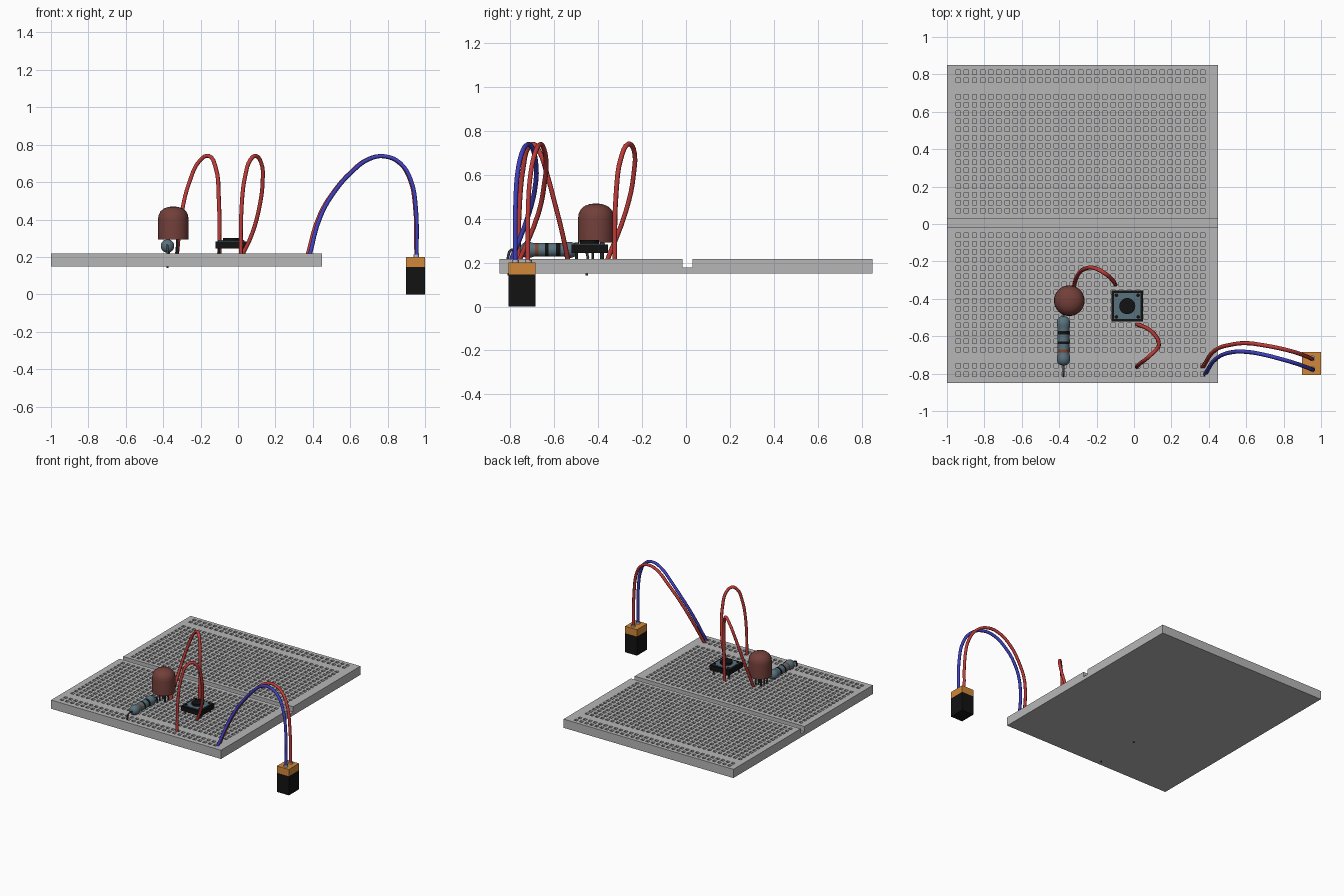
import bpy, bmesh, math
from mathutils import Matrix, Vector

if "Cube" in bpy.data.objects:
    bpy.data.objects.remove(bpy.data.objects["Cube"])


def material(name, r, g, b):
    m = bpy.data.materials.new(name)
    m.diffuse_color = (r, g, b, 1)
    m.use_nodes = True
    m.node_tree.nodes["Principled BSDF"].inputs["Base Color"].default_value = m.diffuse_color
    return m


GREY = material("board grey", 0.47, 0.47, 0.47)
BLACK = material("black", 0.006, 0.006, 0.006)
STEEL = material("dark steel", 0.05, 0.05, 0.05)
ORANGE = material("copper orange", 0.64, 0.25, 0.04)
RED = material("wire red", 0.52, 0.045, 0.04)
BLUE = material("wire blue", 0.05, 0.05, 0.52)
LAMP = material("lamp brown red", 0.17, 0.05, 0.042)
TEAL = material("slate blue", 0.10, 0.17, 0.21)
BROWN = material("band brown", 0.22, 0.06, 0.03)


def add_mesh(name, bm, mats, smooth=False):
    bmesh.ops.recalc_face_normals(bm, faces=bm.faces)
    me = bpy.data.meshes.new(name)
    bm.to_mesh(me)
    bm.free()
    for m in mats:
        me.materials.append(m)
    ob = bpy.data.objects.new(name, me)
    bpy.context.collection.objects.link(ob)
    if smooth:
        bpy.ops.object.select_all(action='DESELECT')
        ob.select_set(True)
        bpy.context.view_layer.objects.active = ob
        bpy.ops.object.shade_smooth_by_angle(angle=math.radians(35))
    return ob


def box(name, lo, hi, mat):
    lo, hi = Vector(lo), Vector(hi)
    bm = bmesh.new()
    bmesh.ops.create_cube(bm, size=1, matrix=Matrix.Translation((lo + hi) / 2)
                          @ Matrix.Diagonal((*(hi - lo), 1)))
    return add_mesh(name, bm, [mat])


def cylinder(name, x, y, z0, z1, r, mat, sides=16):
    bm = bmesh.new()
    bmesh.ops.create_cone(bm, cap_ends=True, segments=sides, radius1=r, radius2=r,
                          depth=z1 - z0, matrix=Matrix.Translation((x, y, (z0 + z1) / 2)))
    return add_mesh(name, bm, [mat], True)


def lathe(name, profile, mats, matrix, sides=32, rule=None):
    """Spin (radius, height) points round z, then place with matrix."""
    bm = bmesh.new()
    vs = [bm.verts.new((r, 0, h)) for r, h in profile]
    es = [bm.edges.new(p) for p in zip(vs, vs[1:])]
    bmesh.ops.spin(bm, geom=vs + es, cent=(0, 0, 0), axis=(0, 0, 1),
                   angle=math.tau, steps=sides, use_duplicate=False)
    bmesh.ops.remove_doubles(bm, verts=bm.verts, dist=1e-5)
    if rule:
        for f in bm.faces:
            f.material_index = rule(f.calc_center_median().z)
    bm.transform(matrix)
    return add_mesh(name, bm, mats, True)


def tube(name, points, radius, mat):
    cu = bpy.data.curves.new(name, 'CURVE')
    cu.dimensions = '3D'
    cu.bevel_depth, cu.bevel_resolution = radius, 2
    cu.resolution_u, cu.use_fill_caps = 4, True
    sp = cu.splines.new('BEZIER')
    sp.bezier_points.add(len(points) - 1)
    for bp, p in zip(sp.bezier_points, points):
        bp.co = p
        bp.handle_left_type = bp.handle_right_type = 'AUTO'
    cu.materials.append(mat)
    ob = bpy.data.objects.new(name, cu)
    bpy.context.collection.objects.link(ob)
    bpy.ops.object.select_all(action='DESELECT')
    ob.select_set(True)
    bpy.context.view_layer.objects.active = ob
    bpy.ops.object.convert(target='MESH')
    bpy.ops.object.shade_smooth_by_angle(angle=math.radians(50))


# Breadboard: a stepped height field with pin holes and a centre channel
BOTTOM, TOP, HOLE_Z, CHANNEL_Z = 0.15, 0.217, 0.185, 0.177
PITCH, HALF = 0.0436, 0.012
cols = [-0.94 + PITCH * i for i in range(31)]
rows = [0.811 - PITCH * k for k in range(38) if k not in (2, 18, 19, 35)]
channel = (-0.016, 0.029)
xs = sorted([-1.0, 0.45] + [c + s for c in cols for s in (-HALF, HALF)])
ys = sorted([-0.85, 0.85, *channel] + [r + s for r in rows for s in (-HALF, HALF)])


def near(v, centres):
    return any(abs(v - c) < HALF * 0.5 for c in centres)


x_hole = [near((a + b) / 2, cols) for a, b in zip(xs, xs[1:])]
y_hole = [near((a + b) / 2, rows) for a, b in zip(ys, ys[1:])]
y_chan = [channel[0] < (a + b) / 2 < channel[1] for a, b in zip(ys, ys[1:])]


def height(i, j):
    if not (0 <= i < len(x_hole) and 0 <= j < len(y_hole)):
        return BOTTOM
    if y_chan[j]:
        return CHANNEL_Z
    return HOLE_Z if x_hole[i] and y_hole[j] else TOP


bm = bmesh.new()


def quad(*pts):
    bm.faces.new([bm.verts.new(p) for p in pts])


for i in range(len(xs)):
    for j in range(len(ys)):
        h, x, y = height(i, j), xs[i], ys[j]
        x2 = xs[min(i + 1, len(xs) - 1)]
        y2 = ys[min(j + 1, len(ys) - 1)]
        if x2 > x and y2 > y:
            for z in (h, BOTTOM):
                quad((x, y, z), (x2, y, z), (x2, y2, z), (x, y2, z))
        left, below = height(i - 1, j), height(i, j - 1)
        if left != h and y2 > y:
            quad((x, y, h), (x, y2, h), (x, y2, left), (x, y, left))
        if below != h and x2 > x:
            quad((x, y, h), (x2, y, h), (x2, y, below), (x, y, below))
bmesh.ops.remove_doubles(bm, verts=bm.verts, dist=1e-5)
add_mesh("breadboard", bm, [GREY])

# Lamp: domed body on four pins
lathe("lamp_body", [(0, 0.292), (0.082, 0.292), (0.082, 0.40), (0.079, 0.422), (0.069, 0.443),
                    (0.052, 0.458), (0.028, 0.467), (0, 0.470)],
      [LAMP], Matrix.Translation((-0.346, -0.41, 0)))
for k, (x, y) in enumerate([(-0.37, -0.425), (-0.325, -0.425), (-0.37, -0.385), (-0.325, -0.385)]):
    cylinder(f"lamp_pin_{k + 1}", x, y, 0.19, 0.30, 0.006, STEEL, 8)

# Resistor: bulged body lying along y, with painted bands and bent leads
BANDS = [(0.123, 0.138, 2), (0.083, 0.098, 1), (0.055, 0.07, 1), (0.168, 0.183, 1)]
BANDS = [(0.07, 0.085, 2), (0.115, 0.13, 1), (0.165, 0.185, 1)]
profile = [(0, 0), (0.018, 0.003), (0.031, 0.014), (0.036, 0.03), (0.036, 0.048), (0.031, 0.062)]
profile += [(0.031, h) for a, b, _ in BANDS for h in (a, b)]
profile += [(r, 0.264 - h) for r, h in reversed(profile[:6])]
lathe("resistor_body", profile, [TEAL, BROWN, BLACK],
      Matrix.Translation((-0.377, -0.757, 0.258)) @ Matrix.Rotation(-math.pi / 2, 4, 'X'), 24,
      lambda h: next(({1: 2, 2: 1}[c] for a, b, c in BANDS if a < h < b), 0))
for k, (y0, y1) in enumerate([(-0.75, -0.806), (-0.50, -0.452)]):
    d = math.copysign(0.012, y1 - y0)
    tube(f"resistor_lead_{k + 1}", [(-0.377, y0, 0.258), (-0.377, y1 - d, 0.258),
                                    (-0.377, y1, 0.246), (-0.377, y1, 0.142)], 0.006, STEEL)

# Push button: black base, metal plate, corner rivets, round cap and pins
BX, BY = -0.036, -0.439
box("button_base", (BX - 0.084, BY - 0.083, 0.245), (BX + 0.084, BY + 0.083, 0.282), BLACK)
box("button_plate", (BX - 0.07, BY - 0.07, 0.281), (BX + 0.07, BY + 0.07, 0.287), TEAL)
cylinder("button_cap", BX, BY, 0.285, 0.302, 0.043, BLACK, 32)
for sx in (-1, 1):
    for sy in (-1, 1):
        tag = ("left" if sx < 0 else "right") + ("_front" if sy < 0 else "_back")
        cylinder("button_rivet_" + tag, BX + sx * 0.058, BY + sy * 0.058, 0.283, 0.291, 0.01, BLACK, 12)
        cylinder("button_pin_" + tag, BX + sx * 0.065, BY + sy * 0.06, 0.19, 0.25, 0.006, STEEL, 8)

# Battery: black case, copper top and two terminals
box("battery_case", (0.898, -0.808, 0), (1.0, -0.685, 0.147), BLACK)
box("battery_top", (0.898, -0.808, 0.147), (1.0, -0.685, 0.2), ORANGE)
for name, y in (("red", -0.718), ("blue", -0.777)):
    cylinder("battery_terminal_" + name, 0.953, y, 0.198, 0.212, 0.016, GREY)

# Jumper wires
tube("lamp_wire", [(-0.328, -0.365, 0.195), (-0.30, -0.272, 0.44), (-0.258, -0.238, 0.605),
                   (-0.204, -0.238, 0.715), (-0.156, -0.264, 0.74), (-0.12, -0.295, 0.68),
                   (-0.103, -0.318, 0.52), (-0.10, -0.325, 0.195)], 0.011, RED)
tube("button_wire", [(0.015, -0.765, 0.195), (0.02, -0.757, 0.48), (0.04, -0.74, 0.64),
                     (0.067, -0.72, 0.72), (0.095, -0.695, 0.74), (0.125, -0.665, 0.70),
                     (0.132, -0.635, 0.61), (0.117, -0.60, 0.48), (0.074, -0.56, 0.32),
                     (0.015, -0.535, 0.195)], 0.011, RED)
tube("battery_red_wire", [(0.368, -0.765, 0.195), (0.437, -0.672, 0.425), (0.52, -0.645, 0.56),
                          (0.60, -0.637, 0.65), (0.69, -0.648, 0.72), (0.78, -0.665, 0.738),
                          (0.865, -0.687, 0.70), (0.92, -0.707, 0.61), (0.945, -0.718, 0.48),
                          (0.953, -0.72, 0.20)], 0.011, RED)
tube("battery_blue_wire", [(0.38, -0.803, 0.195), (0.445, -0.715, 0.425), (0.525, -0.685, 0.56),
                           (0.605, -0.684, 0.65), (0.695, -0.699, 0.72), (0.785, -0.722, 0.738),
                           (0.87, -0.747, 0.70), (0.925, -0.767, 0.61), (0.95, -0.776, 0.48),
                           (0.956, -0.778, 0.20)], 0.011, BLUE)
